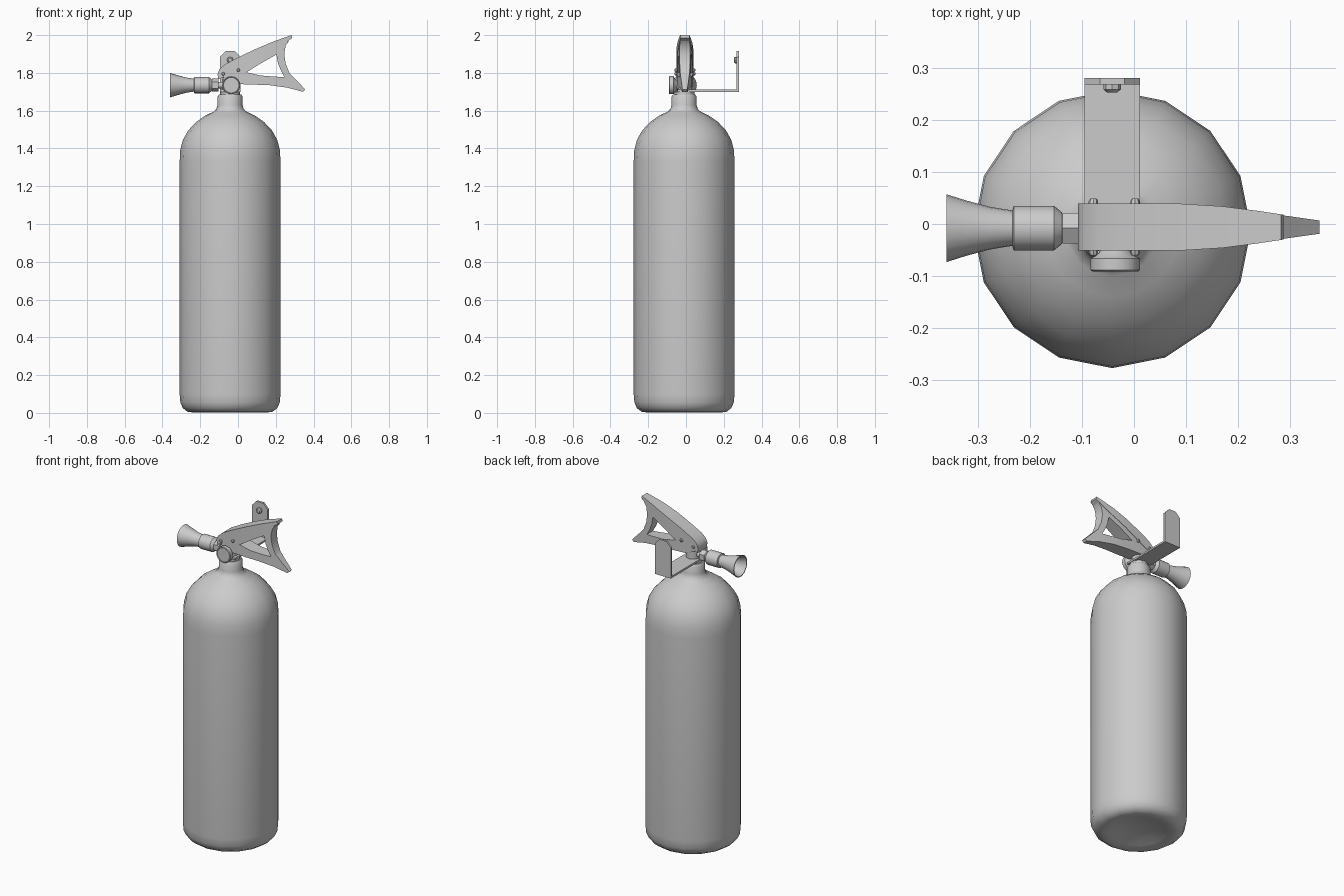
import bpy, bmesh
from math import pi, cos, sin, radians
from mathutils import Matrix, Vector

if "Cube" in bpy.data.objects:
    bpy.data.objects.remove(bpy.data.objects["Cube"])

CX, CY = -0.042, -0.008      # axis of the bottle and valve


def finish(name, bm, angle=35):
    bmesh.ops.recalc_face_normals(bm, faces=bm.faces)
    me = bpy.data.meshes.new(name)
    bm.to_mesh(me)
    bm.free()
    ob = bpy.data.objects.new(name, me)
    bpy.context.collection.objects.link(ob)
    bpy.ops.object.select_all(action='DESELECT')
    ob.select_set(True)
    bpy.context.view_layer.objects.active = ob
    bpy.ops.object.shade_smooth_by_angle(angle=radians(angle))
    return ob


def lathe(name, profile, loc, axis='Z', n=16, angle=35):
    """Revolve (radius, height) points; axis is +Z, -X or -Y."""
    rot = {'Z': Matrix(), 'X': Matrix.Rotation(-pi / 2, 4, 'Y'),
           'Y': Matrix.Rotation(pi / 2, 4, 'X')}[axis]
    m = Matrix.Translation(loc) @ rot
    bm = bmesh.new()
    rings = []
    for r, h in profile:
        k = 1 if r == 0 else n
        rings.append([bm.verts.new(m @ Vector((r * cos(2 * pi * i / n), r * sin(2 * pi * i / n), h)))
                      for i in range(k)])
    for a, b in zip(rings, rings[1:]):
        for i in range(n):
            j = (i + 1) % n
            if len(a) == 1:
                bm.faces.new((a[0], b[i], b[j]))
            elif len(b) == 1:
                bm.faces.new((a[i], a[j], b[0]))
            else:
                bm.faces.new((a[i], a[j], b[j], b[i]))
    return finish(name, bm, angle)


def prism(name, pts, y0, y1):
    """Extrude an x-z outline along y."""
    bm = bmesh.new()
    f = bm.faces.new([bm.verts.new((x, y0, z)) for x, z in pts])
    ext = bmesh.ops.extrude_face_region(bm, geom=[f])['geom']
    for v in ext:
        if isinstance(v, bmesh.types.BMVert):
            v.co.y = y1
    return finish(name, bm)


# Bottle with dished base, domed shoulder and neck
lathe('bottle', [(0, 0.035), (0.10, 0.028), (0.16, 0.010), (0.195, 0.002), (0.225, 0.006),
                 (0.25, 0.025), (0.263, 0.055), (0.267, 0.10), (0.267, 1.33), (0.264, 1.39),
                 (0.250, 1.445), (0.222, 1.495), (0.180, 1.54), (0.13, 1.575), (0.09, 1.593),
                 (0.073, 1.608), (0.066, 1.63), (0.066, 1.675), (0.058, 1.686), (0, 1.686)],
      (CX, -0.01, 0), angle=50)

# Valve body
lathe('valve_collar', [(0, 1.68), (0.052, 1.68), (0.052, 1.70), (0.04, 1.705), (0.04, 1.80), (0, 1.80)],
      (CX, CY, 0))

# Pressure gauge on its tapered stem
lathe('gauge', [(0, 0), (0.025, 0), (0.025, 0.04), (0.036, 0.052), (0.048, 0.058), (0.048, 0.080),
                (0.044, 0.083), (0.041, 0.080), (0, 0.080)], (-0.036, CY, 1.735), 'Y', 20)

# Hex fitting and hollow discharge horn
lathe('hose_nut', [(0, 0.06), (0.034, 0.06), (0.034, 0.095), (0.022, 0.10), (0, 0.10)],
      (CX, CY, 1.735), 'X', 6)
lathe('nozzle_stem', [(0, 0), (0.018, 0), (0.018, 0.13), (0, 0.13)], (CX, CY, 1.735), 'X', 12)
lathe('nozzle', [(0, 0.096), (0.03, 0.096), (0.043, 0.112), (0.043, 0.189), (0.034, 0.192),
                 (0.041, 0.235), (0.053, 0.28), (0.065, 0.318), (0.060, 0.318), (0.046, 0.275),
                 (0.030, 0.20), (0, 0.195)], (CX, CY, 1.735), 'X', 20)

# Wall bracket: flat arm, clipped upright tab and bolt
prism('bracket_arm', [(-0.095, 1.700), (0.012, 1.700), (0.012, 1.711), (-0.095, 1.711)], -0.045, 0.28)
prism('bracket_tab', [(-0.095, 1.700), (0.012, 1.700), (0.012, 1.885), (-0.018, 1.917),
                      (-0.065, 1.917), (-0.095, 1.885)], 0.268, 0.281)
lathe('bracket_bolt', [(0, 0), (0.017, 0), (0.017, 0.010), (0.010, 0.016), (0, 0.016)],
      (CX, 0.269, 1.868), 'Y', 8)


# Grip: x-z outlines filled as a curve, then narrowed in y towards the tip
def half_width(x):
    keys = [(-1, 0.045), (0.09, 0.045), (0.17, 0.040), (0.24, 0.031), (0.28, 0.025), (0.36, 0.013), (1, 0.013)]
    for (a, wa), (b, wb) in zip(keys, keys[1:]):
        if x <= b:
            return wa + (wb - wa) * (x - a) / (b - a)


def grip(name, loops, scale):
    cu = bpy.data.curves.new(name, 'CURVE')
    cu.dimensions, cu.fill_mode, cu.extrude = '2D', 'BOTH', 1
    for pts in loops:
        s = cu.splines.new('POLY')
        s.points.add(len(pts) - 1)
        for p, (x, z) in zip(s.points, pts):
            p.co = (x, z, 0, 1)
        s.use_cyclic_u = True
    tmp = bpy.data.objects.new(name, cu)
    bpy.context.collection.objects.link(tmp)
    bpy.context.view_layer.update()
    bm = bmesh.new()
    bm.from_mesh(tmp.to_mesh())
    tmp.to_mesh_clear()
    bpy.data.objects.remove(tmp)
    bmesh.ops.remove_doubles(bm, verts=bm.verts, dist=1e-5)
    for x in (0.09, 0.17, 0.24, 0.28):
        bmesh.ops.bisect_plane(bm, geom=bm.verts[:] + bm.edges[:] + bm.faces[:],
                               plane_co=(x, 0, 0), plane_no=(1, 0, 0))
    for v in bm.verts:
        x, z, e = v.co
        v.co = (x, CY + 0.002 + e * half_width(x) * scale, z)
    return finish(name, bm)


grip('squeeze_lever', [[(-0.105, 1.765), (-0.108, 1.795), (-0.098, 1.820), (-0.070, 1.845), (0.0, 1.882),
                        (0.09, 1.925), (0.19, 1.967), (0.283, 2.0), (0.287, 1.985), (0.245, 1.955),
                        (0.20, 1.925), (0.10, 1.873), (0.0, 1.817), (-0.06, 1.785)]], 1.0)
grip('carry_handle', [[(-0.085, 1.77), (0.0, 1.825), (0.10, 1.88), (0.20, 1.932), (0.25, 1.962), (0.27, 1.968),
                       (0.252, 1.945), (0.245, 1.90), (0.252, 1.85), (0.272, 1.80), (0.305, 1.765),
                       (0.357, 1.712), (0.345, 1.70), (0.26, 1.722), (0.165, 1.735), (-0.03, 1.742)],
                      [(0.045, 1.803), (0.12, 1.85), (0.203, 1.897), (0.212, 1.85), (0.228, 1.81),
                       (0.246, 1.778), (0.20, 1.78), (0.12, 1.786)]], 0.94)

# Pivot pins
for i, (x, z) in enumerate([(0.002, 1.815), (-0.078, 1.795)]):
    lathe(f'pivot_pin_{i + 1}', [(0, -0.055), (0.006, -0.055), (0.009, -0.050), (0.009, 0.050),
                                 (0.006, 0.055), (0, 0.055)], (x, CY + 0.002, z), 'Y', 8)
